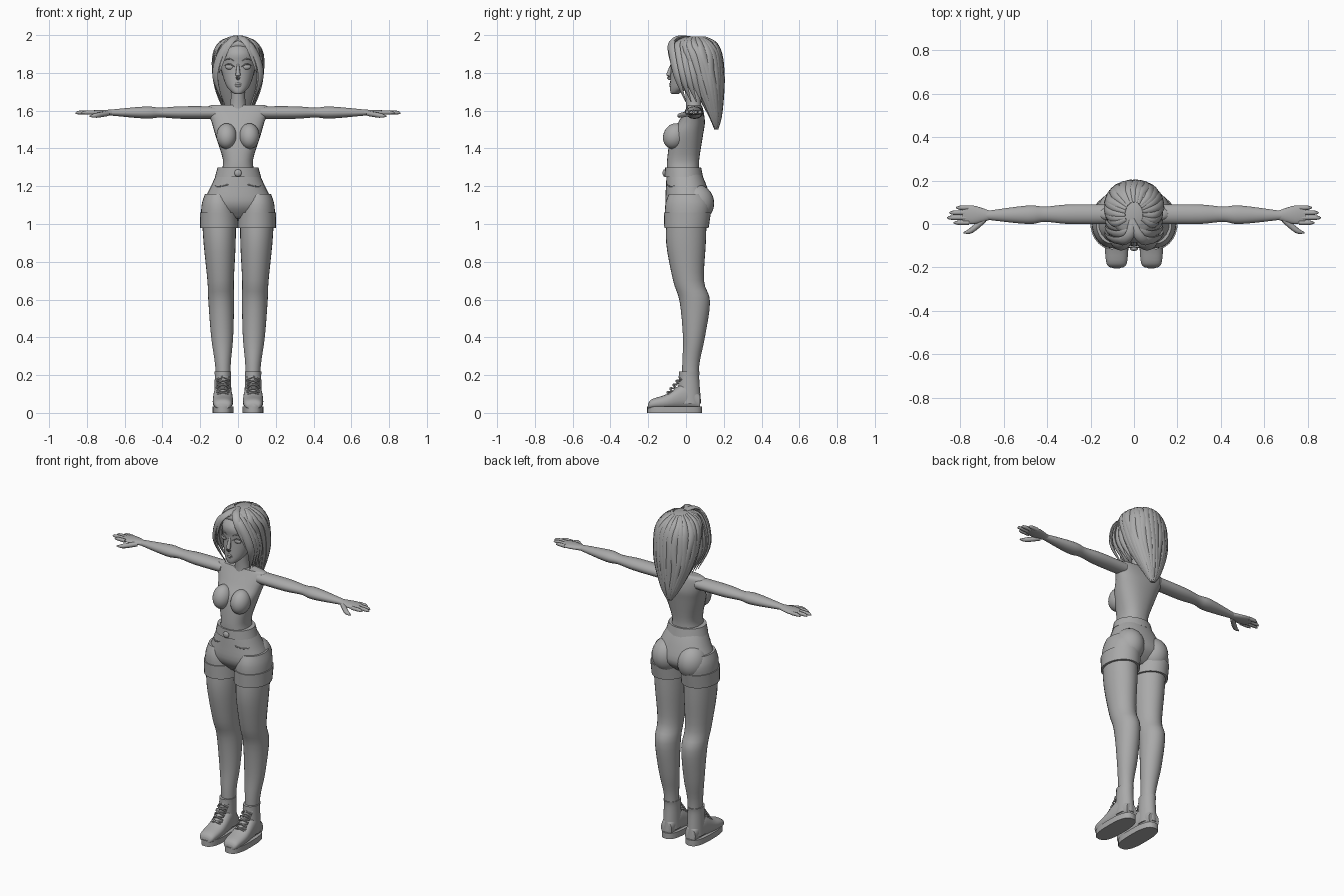
import bpy, bmesh, math, random
from mathutils import Vector, Euler

random.seed(4)
if "Cube" in bpy.data.objects:
    bpy.data.objects.remove(bpy.data.objects["Cube"], do_unlink=True)

grey = (.4, .4, .4, 1)
clay = bpy.data.materials.new("plain grey")
clay.use_nodes = True
clay.diffuse_color = grey
clay.node_tree.nodes["Principled BSDF"].inputs["Base Color"].default_value = grey


def finish(name, bm, mirror=False):
    """Turn a bmesh into a smooth shaded object, mirrored across x on request."""
    bmesh.ops.recalc_face_normals(bm, faces=bm.faces)
    mesh = bpy.data.meshes.new(name)
    bm.to_mesh(mesh)
    bm.free()
    mesh.materials.append(clay)
    for poly in mesh.polygons:
        poly.use_smooth = True
    mesh.set_sharp_from_angle(angle=math.radians(50))
    obj = bpy.data.objects.new(name, mesh)
    bpy.context.scene.collection.objects.link(obj)
    if mirror:
        modifier = obj.modifiers.new("mirror", 'MIRROR')
        modifier.use_mirror_merge = False


def refine(rows, steps=4):
    """Pass a smooth spline through rows of numbers."""
    rows = [Vector(row) for row in rows]
    padded = [rows[0], *rows, rows[-1]]
    fine = []
    for before, start, end, after in zip(padded, padded[1:], padded[2:], padded[3:]):
        leave, arrive, step = (end - before) / 2, (after - start) / 2, end - start
        for s in range(steps):
            t = s / steps
            fine.append(start + leave * t + (3 * step - 2 * leave - arrive) * t**2
                        + (leave + arrive - 2 * step) * t**3)
    return fine + [rows[-1]]


def skin(bm, rings):
    """Bridge rings of points into a closed tube."""
    loops = [[bm.verts.new(point) for point in ring] for ring in rings]
    for low, high in zip(loops, loops[1:]):
        for i in range(len(low)):
            bm.faces.new((low[i - 1], low[i], high[i], high[i - 1]))
    bm.faces.new(loops[0])
    bm.faces.new(loops[-1])


def outline(row, centre, angle, axis='z', power=1):
    """Point of a cross-section: station, half width, and two limits of depth."""
    station, half, low, high = row
    cos, sin = (math.copysign(abs(v)**power, v) for v in (math.cos(angle), math.sin(angle)))
    middle = centre(station) if callable(centre) else centre
    wide = middle + half * cos
    deep = (low + high + (high - low) * sin) / 2
    return {'x': (station, deep, wide), 'y': (wide, station, deep), 'z': (wide, deep, station)}[axis]


def loft(name, rows, centre=0, axis='z', power=1, sides=28):
    """Smooth body through cross-sections, mirrored when it is off the middle."""
    bm = bmesh.new()
    skin(bm, [[outline(row, centre, math.tau * i / sides, axis, power) for i in range(sides)]
              for row in refine(rows)])
    finish(name, bm, mirror=centre != 0)


def tubes(name, paths, mirror=False, flat=1, core=(0, 0, 0), sides=8):
    """Tapered tubes along rows of x, y, z and radius, flattened towards a core."""
    bm = bmesh.new()
    for path in paths:
        points = refine(path)
        rings = []
        for i, point in enumerate(points):
            ahead = points[min(i + 1, len(points) - 1)].xyz
            tangent = (ahead - points[max(i - 1, 0)].xyz).normalized()
            side = tangent.cross(point.xyz - Vector(core)).normalized()
            up = side.cross(tangent) * flat
            angles = [math.tau * k / sides for k in range(sides)]
            rings.append([point.xyz + max(point.w, .001) * (side * math.cos(a) + up * math.sin(a))
                          for a in angles])
        skin(bm, rings)
    finish(name, bm, mirror)


def ball(name, place, size, tilt=0):
    bm = bmesh.new()
    bmesh.ops.create_uvsphere(bm, u_segments=24, v_segments=16, radius=1)
    turn = Euler((tilt, 0, 0)).to_matrix()
    for vert in bm.verts:
        vert.co = turn @ (vert.co * Vector(size)) + Vector(place)
    finish(name, bm, mirror=place[0] != 0)


# Upper body
loft("torso", [(1.27, .09, -.1, .07), (1.34, .08, -.1, .07), (1.47, .12, -.08, .09),
               (1.54, .14, -.04, .1), (1.61, .165, 0, .09), (1.63, .14, .01, .08)], power=.85)
ball("breast", (.06, -.06, 1.465), (.054, .06, .07), tilt=-.45)
loft("neck", [(1.58, .06, 0, .09), (1.64, .04, 0, .08), (1.76, .036, -.01, .08)])

# Arms and hands
arm_height = 1.59
loft("arm", [(.12, .033, 0, .09), (.3, .033, 0, .09), (.41, .026, .01, .08), (.49, .032, 0, .085),
             (.68, .015, .02, .06)], arm_height, 'x')
loft("palm", [(.66, .015, .02, .06), (.74, .014, 0, .085), (.79, .009, .01, .08)], arm_height, 'x')
fingers = []
for i, tip in enumerate((.83, .86, .85, .82)):
    y = .006 + i * .023
    fingers.append([(.76, y, arm_height, .011), (tip - .02, y, arm_height, .01),
                    (tip, y, arm_height - .005, .003)])
fingers.append([(.69, .02, 1.585, .014), (.75, -.03, 1.575, .013), (.785, -.04, 1.57, .003)])
tubes("fingers", fingers, mirror=True)


# Legs lean outwards towards the hips
def leg_line(height):
    return .073 + height * .027


loft("leg", [(1.06, .09, -.1, .11), (.9, .085, -.105, .105), (.7, .07, -.068, .095),
             (.59, .068, -.034, .127), (.4, .058, -.016, .1), (.25, .041, -.02, .07),
             (.1, .038, -.02, .07)], leg_line)

# Shorts
loft("shorts", [(1.29, .1, -.1, .07), (1.2, .143, -.106, .11), (1.1, .18, -.105, .13),
                (1.03, .1, -.05, .06)], power=.9)
loft("shorts_leg", [(1.16, .07, -.09, .1), (1.1, .09, -.11, .13), (1, .097, -.11, .115)], leg_line)
ball("buttock", (.085, .055, 1.11), (.084, .094, .1))
loft("waistband", [(1.25, .122, -.113, .09), (1.3, .108, -.11, .08)])
loft("shorts_cuff", [(.98, .101, -.115, .12), (1.06, .1, -.117, .132)], leg_line)
ball("button", (0, -.114, 1.27), (.019, .01, .019))
tubes("pocket_seam", [[(.05, -.1, 1.21, .003), (.09, -.09, 1.2, .003), (.12, -.06, 1.2, .003)]], mirror=True)

# Shoes
foot = .08
loft("shoe_sole", [(0, .056, -.206, .085), (.035, .056, -.206, .085)], foot, power=.75)
loft("shoe_upper", [(-.2, .03, .02, .05), (-.18, .047, .02, .073), (-.1, .054, .02, .1),
                    (0, .047, .02, .16), (.075, .035, .02, .1)], foot, 'y', power=.85)
loft("shoe_collar", [(.05, .047, -.05, .08), (.18, .043, -.038, .07), (.22, .044, -.036, .073)], foot)
laces = []
for i in range(5):
    y, z = i * .016 - .1, .1 + i * .02
    for edge in (foot - .032, foot + .032):
        laces.append([(edge, y + .01, z - .004, .005), (foot, y, z + .01, .005),
                      (2 * foot - edge, y + .02, z + .01, .005)])
tubes("shoe_laces", laces, mirror=True, sides=6)

# Head and face
loft("head", [(1.688, .016, -.076, -.04), (1.7, .034, -.083, -.02), (1.74, .066, -.084, .05),
              (1.84, .094, -.08, .12), (1.91, .09, -.083, .13), (1.98, .03, -.02, .06)])
tubes("nose", [[(0, -.076, 1.845, .006), (0, -.092, 1.785, .013), (0, -.08, 1.768, .008)]])
ball("eye", (.043, -.066, 1.832), (.024, .012, .015))
for part, height, thick in (("eyelid", 1.847, .004), ("eyebrow", 1.875, .003)):
    tubes(part, [[(.017, -.08, height - .015, .001), (.045, -.078, height, thick),
                  (.073, -.056, height - .01, .001)]], mirror=True)
for part, height in (("upper_lip", 1.742), ("lower_lip", 1.731)):
    tubes(part, [[(-.027, -.074, 1.738, .002), (0, -.082, height, .007), (.027, -.074, 1.738, .002)]])

# Hair mass, tapering to a point down the back
hair = [(1.5, .015, .15, .17), (1.57, .055, .12, .186), (1.7, .108, .05, .196), (1.8, .126, 0, .196),
        (1.9, .126, -.04, .184), (1.96, .095, -.06, .155), (1.99, .04, -.01, .1)]
loft("hair_mass", hair)

# Loose locks that follow the surface of the hair mass
locks = []
for i in range(19):
    angle = math.radians(i * 13 - 27)
    lock = []
    for k, row in enumerate(hair):
        spot = outline(row, 0, angle + random.uniform(-.08, .08))
        lock.append((*spot, .022 * math.sin(math.pi * (k + .15) / len(hair))))
    locks.append(lock)
skull = (0, .05, 1.82)
tubes("back_locks", locks, flat=.4, core=skull)

# Locks framing the face
side = []
for i in range(4):
    back = i * .028
    side.append([(.004, back - .045, 1.98, .014), (.06, back - .076, 1.95, .022),
                 (.105, back - .068, 1.87, .023), (.12, back - .045, 1.77, .02),
                 (.08, back, 1.645, .002)])
tubes("side_locks", side, mirror=True, flat=.45, core=skull)
tubes("fringe", [[(-.01, .02, 1.99, .012), (turn * .02, -.05, 1.985, .022), (turn * .06, -.085, 1.935, .02),
                  (turn * .1, -.066, 1.8, .003)] for turn in (-1, 1)], flat=.45, core=skull)
